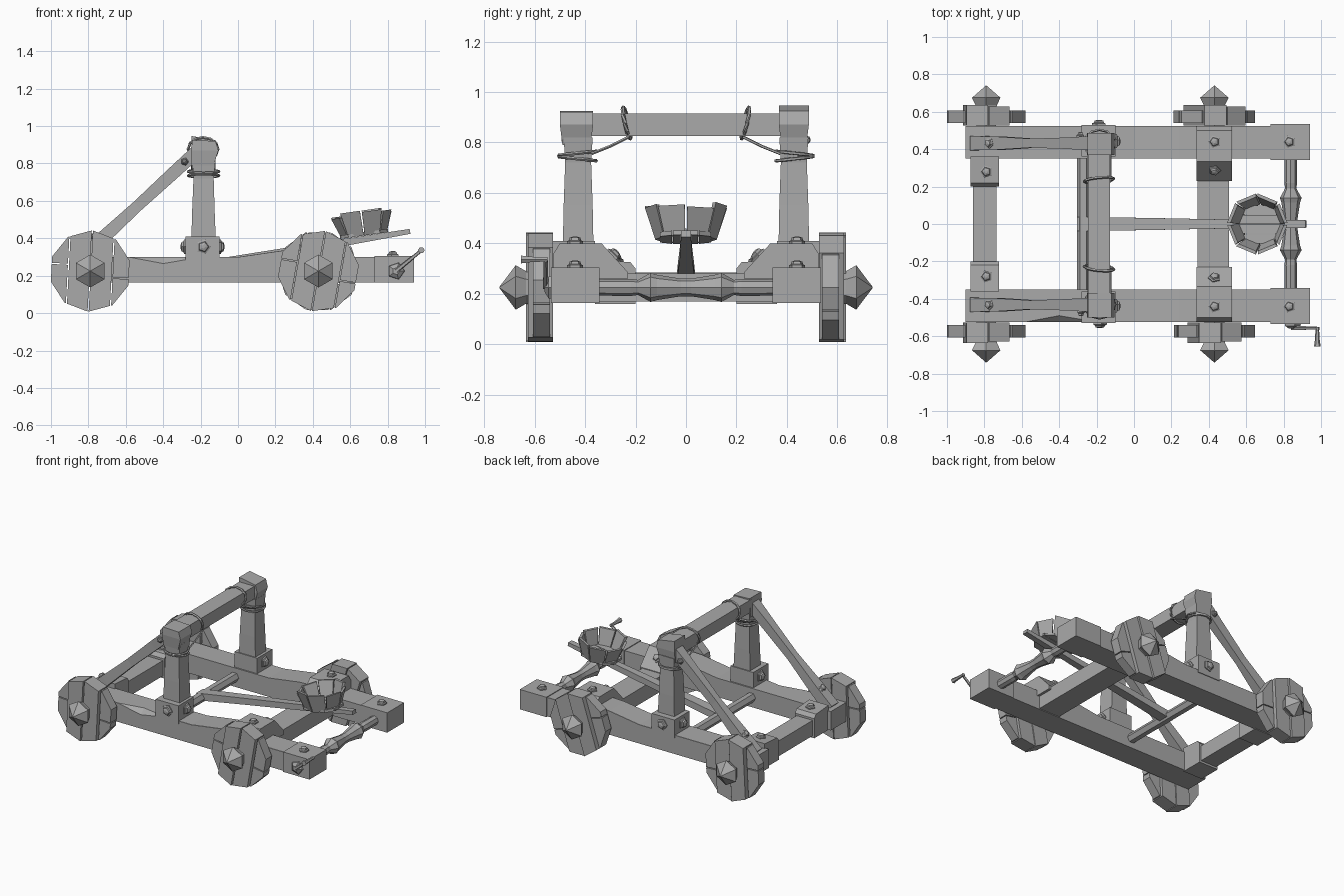
import bpy, bmesh, math
from mathutils import Vector, Matrix

if "Cube" in bpy.data.objects:
    bpy.data.objects.remove(bpy.data.objects["Cube"])

wood = bpy.data.materials.new("grey")
wood.diffuse_color = (0.40, 0.40, 0.40, 1)
wood.use_nodes = True
wood.node_tree.nodes["Principled BSDF"].inputs["Base Color"].default_value = wood.diffuse_color


def finish(name, bm):
    bmesh.ops.recalc_face_normals(bm, faces=bm.faces)
    me = bpy.data.meshes.new(name)
    bm.to_mesh(me)
    bm.free()
    me.materials.append(wood)
    ob = bpy.data.objects.new(name, me)
    bpy.context.collection.objects.link(ob)
    return ob


def skin(bm, rings, closed=False):
    """Join equal-sized rings of points into a solid."""
    vs = [[bm.verts.new(p) for p in r] for r in rings]
    n = len(vs[0])
    pairs = list(zip(vs, vs[1:])) + ([(vs[-1], vs[0])] if closed else [])
    for a, b in pairs:
        for i in range(n):
            j = (i + 1) % n
            bm.faces.new((a[i], a[j], b[j], b[i]))
    if not closed:
        bm.faces.new(vs[0])
        bm.faces.new(vs[-1])


def loft(name, rings, closed=False):
    bm = bmesh.new()
    skin(bm, rings, closed)
    return finish(name, bm)


def rect_z(x0, x1, y0, y1, z, slant=0):
    """Horizontal rectangle, optionally higher at x0."""
    return [(x0, y0, z + slant), (x1, y0, z), (x1, y1, z), (x0, y1, z + slant)]


def box(name, x, y, z):
    return loft(name, [rect_z(*x, *y, z[0]), rect_z(*x, *y, z[1])])


def ring(centre, axis, r, n, turn=0):
    q = Vector(axis).to_track_quat('Z', 'Y')
    return [Vector(centre) + q @ Vector((r * math.cos(t), r * math.sin(t), 0))
            for t in (turn + 2 * math.pi * i / n for i in range(n))]


def lathe(name, start, axis, profile, n, turn=0):
    """Profile of (distance along axis, radius)."""
    a = Vector(axis).normalized()
    return loft(name, [ring(Vector(start) + a * d, a, r, n, turn) for d, r in profile])


def bolt(pos, axis, r=0.034):
    lathe("bolt", pos, axis, [(-.01, r), (.008, r), (.012, r * .75), (.022, r * .65), (.027, r * .25)], 5)


def rope(name, pts, r=0.006, closed=False):
    pts = [Vector(p) for p in pts]
    n = len(pts)
    rings = []
    for i, p in enumerate(pts):
        a = pts[i - 1] if closed or i else p
        b = pts[(i + 1) % n] if closed or i < n - 1 else p
        rings.append(ring(p, b - a, r, 5))
    loft(name, rings, closed)


def wheel(x, s, turn):
    """Ten-sided wheel sawn into slats; the middle slats are thicker."""
    bm = bmesh.new()
    cuts = [-.22, -.118, 0, .118, .22]
    for k in range(4):
        outer = k in (0, 3)
        halves = [(-.3, .03 if k == 0 else -.03), (.03 if k == 0 else -.03, .3)] if outer else [(-.3, .3)]
        for lo, hi in halves:
            part = bmesh.new()
            y0, y1 = (.54, .607) if outer else (.527, .635 - .008 * (k == 2))
            skin(part, [[(.218 * math.cos(t), y, .218 * math.sin(t))
                         for t in (math.pi / 2 + math.pi * i / 5 for i in range(10))] for y in (y0, y1)])
            g = .003
            for co, no in (((cuts[k] + g, 0, 0), (-1, 0, 0)), ((cuts[k + 1] - g, 0, 0), (1, 0, 0)),
                           ((0, 0, lo + g), (0, 0, -1)), ((0, 0, hi - g), (0, 0, 1))):
                bmesh.ops.bisect_plane(part, geom=part.verts[:] + part.edges[:] + part.faces[:],
                                       plane_co=co, plane_no=no, clear_outer=True)
                bmesh.ops.holes_fill(part, edges=[e for e in part.edges if e.is_boundary])
            tmp = bpy.data.meshes.new("tmp")
            part.to_mesh(tmp)
            part.free()
            bm.from_mesh(tmp)
            bpy.data.meshes.remove(tmp)
    bm.transform(Matrix.Translation((x, 0, .225)) @ Matrix.Rotation(math.radians(turn), 4, 'Y')
                 @ Matrix.Diagonal((1, s, 1, 1)))
    finish("wheel", bm)
    # Pointed hub cap on the axle
    lathe("hub", (x, s * .50, .225), (0, s, 0), [(0, .06), (.135, .065), (.175, .088), (.24, .002)], 6, math.pi / 6)


for s in (-1, 1):
    def ys(a, b):
        return sorted((s * a, s * b))

    # Side rail with a worn dip in the outer top edge and a swelling near the rear axle
    stations = [(-.9, .30, 0), (-.58, .30, 0), (-.40, .30, .035 if s < 0 else 0), (-.2, .30, 0),
                (0, .30, 0), (.24, .335, 0), (.36, .34, 0), (.53, .30, 0), (.75, .30, 0)]
    loft("side_rail", [[(x, s * .35, .165), (x, s * .525, .165), (x, s * .525, z - d),
                        (x, s * (.525 - d), z), (x, s * .35, z)] if d else
                       [(x, s * .35, .165), (x, s * .525, .165), (x, s * .525, z - .001),
                        (x, s * .524, z), (x, s * .35, z)] for x, z, d in stations])
    box("rail_end_block", (.73, .94), ys(.343, .535), (.163, .305))
    bolt((.83, s * .44, .305), (0, 0, 1))

    # Wheels
    wheel(-.79, s, 3)
    wheel(.43, s, 10 if s < 0 else 18)

    # Rear axle bracket sloping down to the cross beam
    sec = [(.525, .26), (.525, .36), (.50, .40), (.335, .40), (.23, .285), (.23, .26)]
    loft("rear_bracket", [[(x, s * y, z) for y, z in sec] for x in (.335, .525)])
    bolt((.43, s * .44, .40), (0, 0, 1))
    bolt((.43, s * .29, .35), (0, -s * .72, .69))

    # Front axle bracket
    sec = [(.36, .16), (.36, .335), (.22, .325), (.20, .30), (.20, .16)]
    loft("front_bracket", [[(x, s * y, z) for y, z in sec] for x in (-.875, -.722)])
    bolt((-.79, s * .28, .328), (0, 0, 1))

    # Upright post, base block and slanted cap
    y0, y1 = ys(.37, .485)
    loft("post", [rect_z(-.252, -.115, y0 - .005, y1 + .005, .30), rect_z(-.245, -.125, y0, y1, .55),
                  rect_z(-.238, -.13, y0 + .006, y1 - .006, .72), rect_z(-.245, -.12, y0, y1, .82)])
    box("post_base", (-.28, -.10), ys(.36, .53), (.28, .41))
    c0, c1 = ys(.368, .50 if s < 0 else .487)
    cap = [rect_z(-.248, -.13, c0 + .01, c1 - .01, .79), rect_z(-.25, -.105, c0, c1, .87),
           rect_z(-.248, -.12, c0, c1, .925, .022)]
    if s < 0:
        cap[2] = rect_z(-.245, -.12, c0, c1, .92, .005)
    loft("post_cap", cap)
    bolt((-.185, s * .53, .355), (0, s, 0), .04)
    bolt((-.28, s * .44, .355), (-1, 0, 0), .04)
    bolt((-.10, s * .44, .355), (1, 0, 0), .04)

    # Diagonal brace, waisted in the middle
    a, b = Vector((-.85, s * .432, .285)), Vector((-.225, s * .432, .86))
    d = (b - a).normalized()
    up = Vector((-d.z, 0, d.x))
    rings = []
    for t, w, h in ((0, .038, .04), (.2, .036, .036), (.5, .024, .03), (.8, .03, .034), (1, .037, .035)):
        p = a.lerp(b, t)
        rings.append([p + up * h * i + Vector((0, w * j, 0)) for i, j in ((-1, -1), (1, -1), (1, 1), (-1, 1))])
    loft("brace", rings)
    bolt((-.285, s * .466, .81), (0, s, 0), .022)
    bolt((-.77, s * .432, .40), up, .03)

    # Rope lashings round the post and over the top bar
    circle = [2 * math.pi * i / 12 for i in range(12)]
    for z, tilt in ((.735, .008), (.757, -.008)):
        rope("post_lashing", [(-.184 + .083 * math.cos(t), s * (.43 + .074 * math.sin(t)),
                               z + tilt * math.sin(t)) for t in circle], .007, True)
    rope("bar_lashing", [(-.187 + .08 * math.cos(t), s * (.235 + .016 * math.sin(t + .5)),
                          .877 + .062 * math.sin(t)) for t in circle], .008, True)
    for x in (-.245, -.125):
        rope("tie_rope", [(x, s * .225, .822), (x, s * .30, .785), (x, s * .375, .755)])

# Cross members
box("front_beam", (-.862, -.735), (-.36, .36), (.175, .285))
box("rear_beam", (.34, .507), (-.36, .36), (.17, .28))
box("top_bar", (-.247, -.128), (-.39, .39), (.825, .915))
lathe("arm_pivot", (-.272, -.36, .235), (0, 1, 0), [(0, .034), (.72, .034)], 6)

# Throwing arm
loft("throwing_arm", [[(x + .17 * h, -w, z - h), (x + .17 * h, w, z - h), (x - .17 * h, w, z + h), (x - .17 * h, -w, z + h)]
                      for x, z, w, h in ((-.30, .235, .038, .025), (.1, .302, .032, .022),
                                         (.5, .367, .024, .02), (.92, .437, .02, .013))])

# Bucket: plank floor and flared staves, tilted with the arm
tilt = Matrix.Translation((.675, 0, .415)) @ Matrix.Rotation(math.radians(-8), 4, 'Y')
bm = bmesh.new()
for k in range(4):
    y0, y1 = -.104 + .052 * k, -.104 + .052 * (k + 1) - .004
    l0, l1 = (.085, .125) if k == 0 else (.125, .085) if k == 3 else (.13, .13)
    skin(bm, [[(-l0, y0, z), (l0, y0, z), (l1, y1, z), (-l1, y1, z)] for z in (0, .018)])
bm.transform(tilt)
finish("bucket_floor", bm)
bm = bmesh.new()
for k in range(8):
    c = math.pi * (2 * k + 1) / 8
    top = .122 + .008 * (k * 3 % 4 - 1.5)
    rings = []
    for r, z, half in ((.122, 0, .37), (.163, top, .36)):
        rings.append([(q * math.cos(c + e), q * math.sin(c + e), z)
                      for q, e in ((r, -half), (r, half), (r - .018, half), (r - .018, -half))])
    skin(bm, rings)
bm.transform(tilt)
finish("bucket_staves", bm)

# Winch drum with flared collars
half = [(.36, .032), (.22, .034), (.19, .03), (.14, .058), (.115, .05), (.02, .035)]
lathe("winch", (.838, 0, .225), (0, 1, 0), [(-y, r) for y, r in half] + [(y, r) for y, r in half[::-1]], 8)

# Crank on the front rail end
lathe("crank_boss", (.845, -.53, .225), (0, -1, 0), [(0, .048), (.015, .045), (.03, .02)], 5)
lathe("crank_arm", (.845, -.557, .225), (.135, 0, .11), [(0, .012), (.17, .009)], 5)
lathe("crank_handle", (.98, -.55, .336), (0, -1, 0), [(0, .012), (.02, .01), (.07, .013), (.105, .018)], 6)
